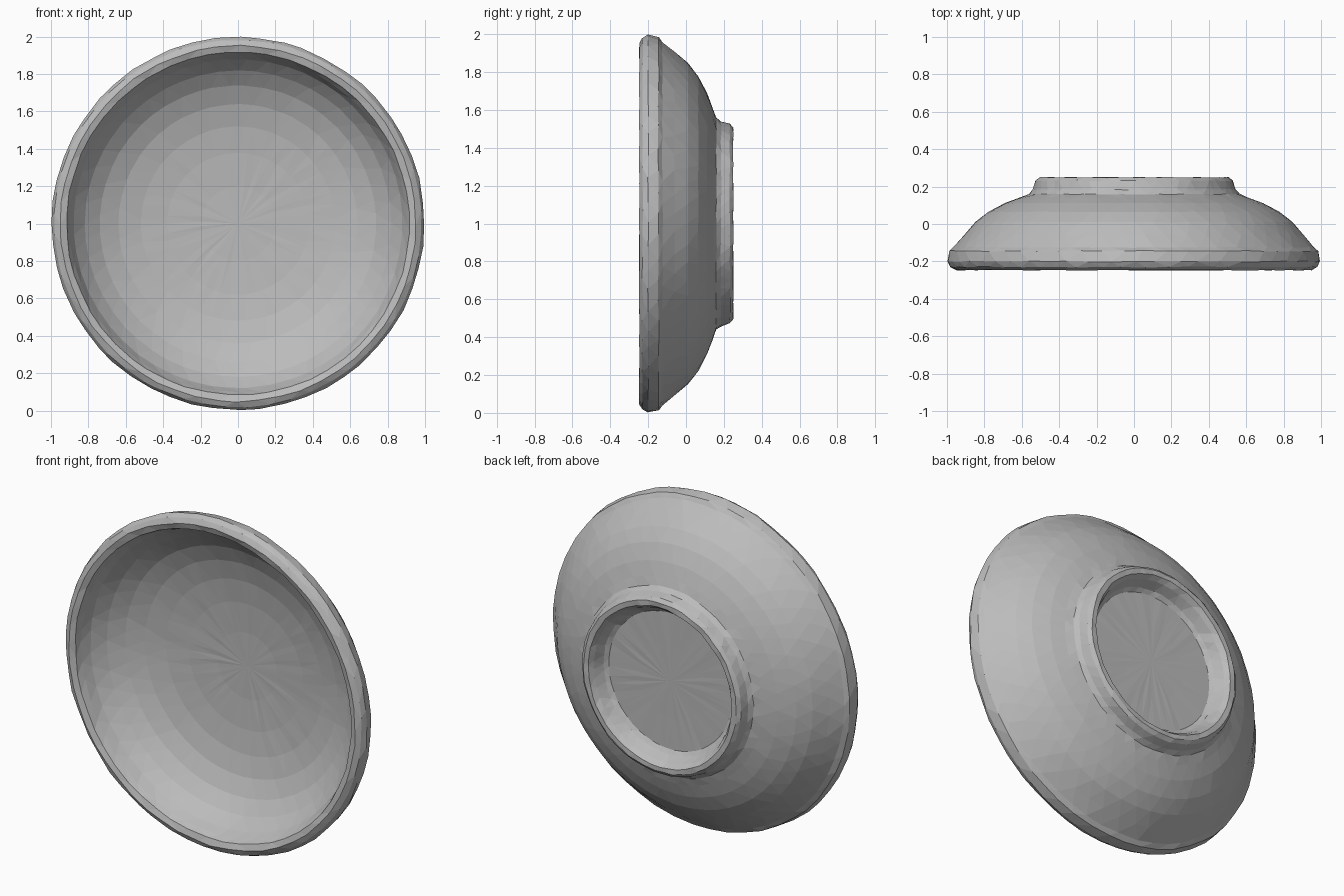
import bpy, bmesh, math, random

if "Cube" in bpy.data.objects:
    bpy.data.objects.remove(bpy.data.objects["Cube"])

random.seed(4)
SEGS = 52

# Half cross-section: (radius, y), from the inner centre round to the foot recess
profile = [
    (0.0, 0.09), (0.2, 0.088), (0.38, 0.078), (0.52, 0.06), (0.64, 0.03), (0.74, -0.015),
    (0.82, -0.075), (0.88, -0.145), (0.905, -0.2), (0.92, -0.235),
    (0.955, -0.247), (0.985, -0.23), (1.0, -0.2), (0.99, -0.145), (0.965, -0.125),
    (0.91, -0.06), (0.85, 0.01), (0.78, 0.065), (0.69, 0.112), (0.61, 0.142),
    (0.565, 0.16), (0.545, 0.185), (0.53, 0.232), (0.51, 0.25), (0.48, 0.248),
    (0.46, 0.22), (0.435, 0.165), (0.41, 0.148), (0.22, 0.147), (0.0, 0.147),
]

bm = bmesh.new()
rings = []
for i, (r, y) in enumerate(profile):
    if r == 0:
        rings.append([bm.verts.new((0, y, 1))])
        continue
    # Slight hand-worn irregularity, strongest on the rim and the foot
    worn = 0.006 if 8 <= i <= 14 or 20 <= i <= 26 else 0.002
    ring = []
    for s in range(SEGS):
        a = math.tau * (s + 0.5 * (i % 2) + random.uniform(-0.15, 0.15)) / SEGS
        rr = r - random.uniform(0, worn)
        yy = y + random.uniform(-worn, worn) * 0.5
        ring.append(bm.verts.new((rr * math.cos(a), max(-0.248, min(0.25, yy)), 1 + rr * math.sin(a))))
    rings.append(ring)

# Skin neighbouring rings with triangles
for i, (a, b) in enumerate(zip(rings, rings[1:])):
    for s in range(SEGS):
        t = (s + 1) % SEGS
        if len(a) == 1:
            bm.faces.new((a[0], b[s], b[t]))
        elif len(b) == 1:
            bm.faces.new((a[s], b[0], a[t]))
        elif i % 2 == 0:
            bm.faces.new((a[s], b[s], a[t]))
            bm.faces.new((a[t], b[s], b[t]))
        else:
            bm.faces.new((a[s], b[s], b[t]))
            bm.faces.new((a[s], b[t], a[t]))
bmesh.ops.recalc_face_normals(bm, faces=bm.faces)

mesh = bpy.data.meshes.new("bowl")
bm.to_mesh(mesh)
bm.free()
bowl = bpy.data.objects.new("bowl", mesh)
bpy.context.collection.objects.link(bowl)

mat = bpy.data.materials.new("plain grey")
mat.diffuse_color = (0.5, 0.5, 0.5, 1)
mat.use_nodes = True
mat.node_tree.nodes["Principled BSDF"].inputs["Base Color"].default_value = mat.diffuse_color
mesh.materials.append(mat)
